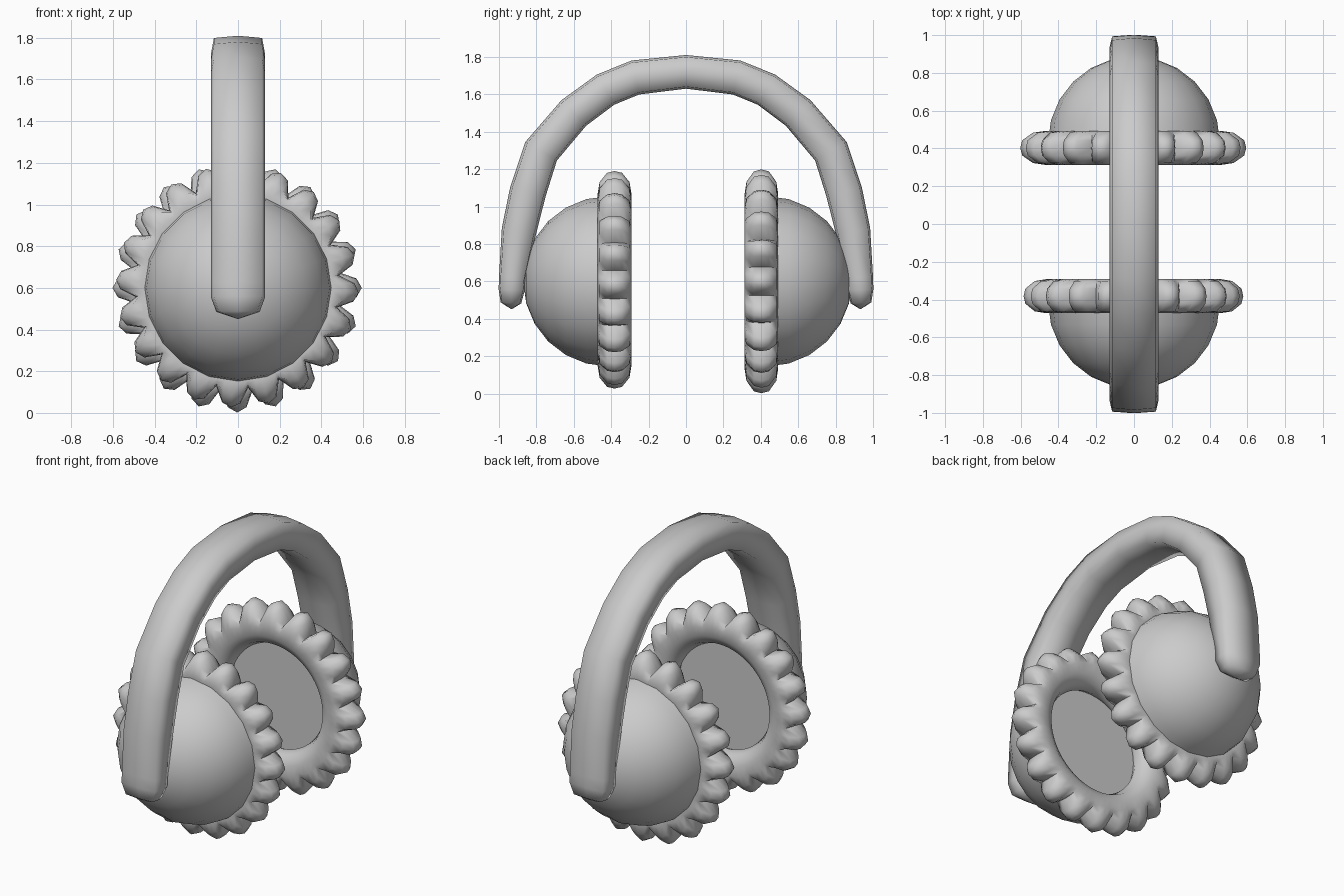
import bpy, bmesh
from math import sin, cos, pi, radians
from mathutils import Vector

cube = bpy.data.objects.get("Cube")
if cube:
    bpy.data.objects.remove(cube, do_unlink=True)

grey = bpy.data.materials.new("soft grey")
grey.use_nodes = True
grey.diffuse_color = (0.6, 0.6, 0.6, 1)
grey.node_tree.nodes["Principled BSDF"].inputs["Base Color"].default_value = (0.6, 0.6, 0.6, 1)


def finish(name, bm, angle):
    """Turn a bmesh into a smooth-shaded object."""
    bmesh.ops.recalc_face_normals(bm, faces=bm.faces)
    mesh = bpy.data.meshes.new(name)
    bm.to_mesh(mesh)
    bm.free()
    mesh.materials.append(grey)
    ob = bpy.data.objects.new(name, mesh)
    bpy.context.collection.objects.link(ob)
    bpy.ops.object.select_all(action='DESELECT')
    ob.select_set(True)
    bpy.context.view_layer.objects.active = ob
    bpy.ops.object.shade_smooth_by_angle(angle=radians(angle))
    return ob


def bridge(bm, a, b):
    """Join two closed loops of vertices with quads."""
    n = len(a)
    for i in range(n):
        j = (i + 1) % n
        bm.faces.new((a[i], a[j], b[j], b[i]))


def headband():
    # half path from crown to tip: y, z, half thickness, width scale
    half = [(0, 1.72, .09, 1), (.27, 1.69, .093, 1), (.43, 1.625, .093, 1),
            (.60, 1.50, .095, 1), (.775, 1.295, .098, 1), (.845, 1.08, .098, 1),
            (.893, .87, .093, 1), (.928, .62, .072, 1), (.932, .555, .07, 1),
            (.936, .485, .055, .8)]
    path = [(-y, z, t, w) for y, z, t, w in reversed(half[1:])] + half
    section = [(.13, 0), (.116, .88), (0, 1), (-.116, .88),
               (-.13, 0), (-.116, -.88), (0, -1), (.116, -.88)]
    bm = bmesh.new()
    loops = []
    for i, (y, z, t, w) in enumerate(path):
        a, b = path[max(i - 1, 0)], path[min(i + 1, len(path) - 1)]
        tangent = Vector((0, b[0] - a[0], b[1] - a[1])).normalized()
        normal = Vector((0, -tangent.z, tangent.y))
        loops.append([bm.verts.new(Vector((x * w, y, z)) + normal * (s * t))
                      for x, s in section])
    for a, b in zip(loops, loops[1:]):
        bridge(bm, a, b)
    # rounded tips
    for loop, y in ((loops[0], -.933), (loops[-1], .933)):
        tip = bm.verts.new((0, y, .45))
        for i in range(len(loop)):
            bm.faces.new((loop[i], loop[(i + 1) % len(loop)], tip))
    finish("headband", bm, 85)


def ear_cup(name, side, y0):
    # closed hemisphere bulging outward
    bm = bmesh.new()
    sides, rings, r = 20, 6, .455
    loops = []
    for k in range(rings):
        a = k / rings * pi / 2
        loops.append([bm.verts.new((r * cos(a) * cos(2 * pi * i / sides),
                                    side * (y0 + r * sin(a)),
                                    .6 + r * cos(a) * sin(2 * pi * i / sides)))
                      for i in range(sides)])
    for a, b in zip(loops, loops[1:]):
        bridge(bm, a, b)
    pole = bm.verts.new((0, side * (y0 + r), .6))
    for i in range(sides):
        bm.faces.new((loops[-1][i], loops[-1][(i + 1) % sides], pole))
    bm.faces.new(loops[0])
    finish(name, bm, 50)


def cushion(name, y0, radius, x0, z0, phase):
    # ring whose outer edge swells into a row of puffs
    lobes, steps = 20, 4
    swell = [0, .78, 1, .78]
    # cross-section: inner-to-outer radius, depth, share of the swell
    section = [(.325, 0, 0), (.35, .055, 0), (.40, .085, 0), (.45, .09, .15),
               (.475, .08, .55), (.485, .04, 1), (.49, 0, 1.05),
               (.485, -.04, 1), (.475, -.08, .55), (.45, -.09, .15),
               (.40, -.085, 0), (.35, -.055, 0)]
    bm = bmesh.new()
    loops = []
    for i in range(lobes * steps):
        a = phase + 2 * pi * (i / steps - .5) / lobes
        puff = swell[i % steps] * (radius - .49)
        loops.append([bm.verts.new((x0 + (r + k * puff) * cos(a), y0 + d,
                                    z0 + (r + k * puff) * sin(a)))
                      for r, d, k in section])
    for i, loop in enumerate(loops):
        bridge(bm, loop, loops[(i + 1) % len(loops)])
    finish(name, bm, 60)


headband()
ear_cup("front_ear_cup", -1, .415)
ear_cup("back_ear_cup", 1, .432)
cushion("front_cushion", -.382, .578, -.003, .608, radians(-3))
cushion("back_cushion", .403, .593, -.004, .6, 0)
